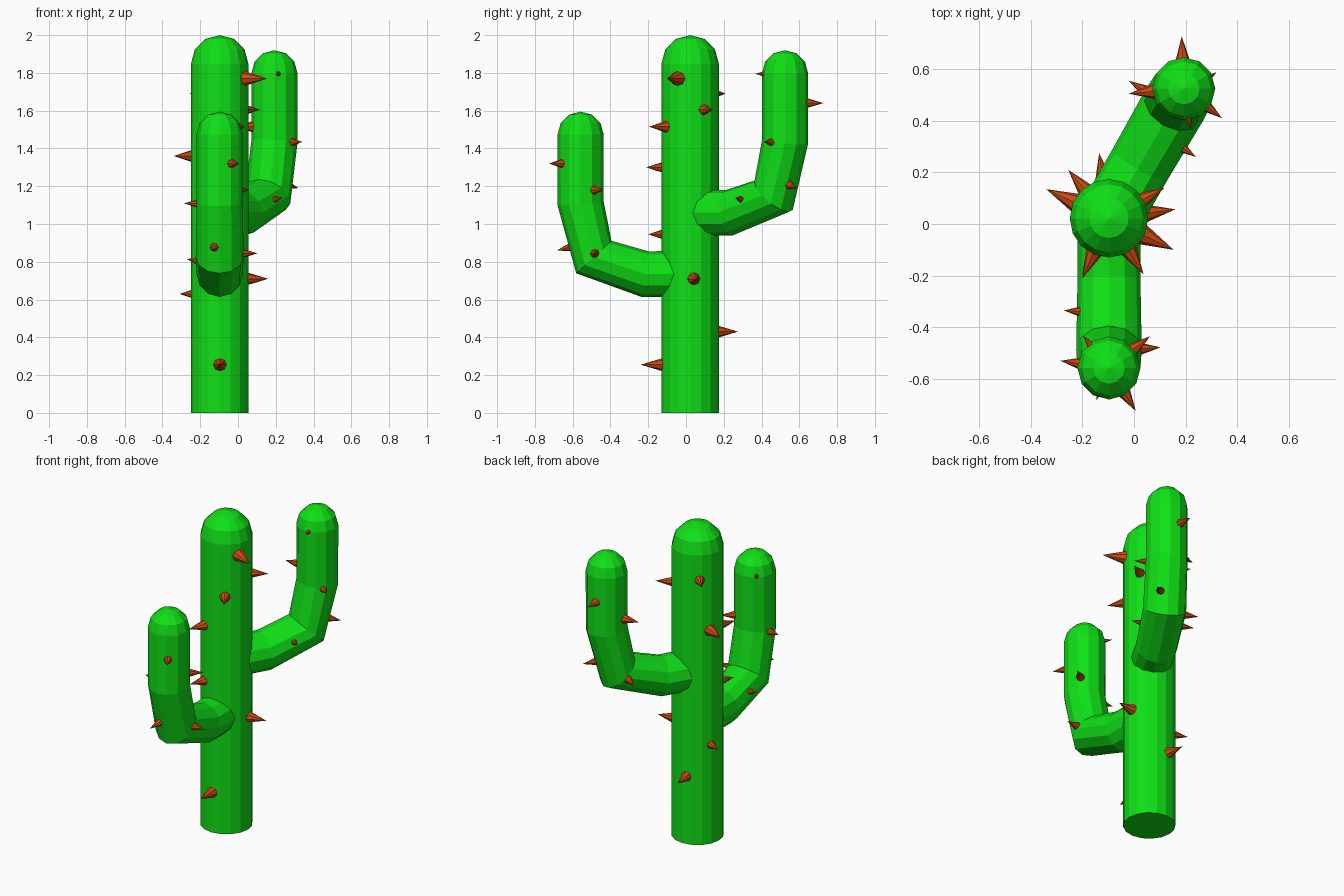
import bpy, bmesh
from math import sin, cos, pi, radians
from mathutils import Vector

if "Cube" in bpy.data.objects:
    bpy.data.objects.remove(bpy.data.objects["Cube"])

BASE = Vector((-0.097, 0.022, 0))


def material(name, rgb):
    m = bpy.data.materials.new(name)
    m.diffuse_color = (*rgb, 1)
    m.use_nodes = True
    m.node_tree.nodes["Principled BSDF"].inputs["Base Color"].default_value = m.diffuse_color
    return m


GREEN = material("cactus_green", (0.005, 0.75, 0.008))
RUST = material("spine_rust", (0.62, 0.068, 0.006))


def finish(bm, name, mat):
    bmesh.ops.recalc_face_normals(bm, faces=bm.faces)
    me = bpy.data.meshes.new(name)
    bm.to_mesh(me)
    bm.free()
    me.materials.append(mat)
    ob = bpy.data.objects.new(name, me)
    bpy.context.collection.objects.link(ob)


def limb(name, azimuth, profile, r, sides, dome=3):
    """Tube along (outward, height) points with a domed top; returns its axis."""
    out = Vector((cos(azimuth), sin(azimuth), 0))
    side = Vector((-out.y, out.x, 0))
    pts = [BASE + out * s + Vector((0, 0, z)) for s, z in profile]
    rings = []
    for i, p in enumerate(pts):
        t = Vector((0, 0, 0))
        if i > 0:
            t += (p - pts[i - 1]).normalized()
        if i < len(pts) - 1:
            t += (pts[i + 1] - p).normalized()
        if i == len(pts) - 1:
            t = Vector((0, 0, 1))
        # the elbow ring is a touch wider
        rings.append((p, t.normalized(), r * (1.04 if i == 2 else 1)))
    for k in range(1, dome):
        a = k * pi / 2 / dome
        rings.append((pts[-1] + Vector((0, 0, r * sin(a))), Vector((0, 0, 1)), r * cos(a)))
    bm = bmesh.new()
    loops = []
    for p, t, rad in rings:
        up = side.cross(t)
        loops.append([bm.verts.new(p + rad * (side * cos(2 * pi * j / sides) + up * sin(2 * pi * j / sides)))
                      for j in range(sides)])
    tip = bm.verts.new(pts[-1] + Vector((0, 0, r)))
    bm.faces.new(loops[0])
    for j in range(sides):
        n = (j + 1) % sides
        for a, b in zip(loops, loops[1:]):
            bm.faces.new((a[j], a[n], b[n], b[j]))
        bm.faces.new((loops[-1][j], loops[-1][n], tip))
    finish(bm, name, GREEN)
    return pts


def spines(name, axis, r, tips):
    """Cones standing square on the limb, given by their tips."""
    bm = bmesh.new()
    for tip in map(Vector, tips):
        best = None
        for a, b in zip(axis, axis[1:]):
            d = b - a
            f = max(0, min(1, (tip - a).dot(d) / d.length_squared))
            q = a + d * f
            if best is None or (tip - q).length < (tip - best).length:
                best = q
        n = (tip - best).normalized()
        root = best + n * (r - 0.015)
        length = (tip - root).length
        u = n.cross(Vector((0, 0, 1))).normalized()
        v = n.cross(u)
        rad = 0.3 * length
        ring = [bm.verts.new(root + rad * (u * cos(k * pi / 4) + v * sin(k * pi / 4))) for k in range(8)]
        apex = bm.verts.new(tip)
        bm.faces.new(ring)
        for k in range(8):
            bm.faces.new((ring[k], ring[(k + 1) % 8], apex))
    finish(bm, name, RUST)


# Trunk and two identical bent arms
arm = [(0, 0.735), (0.24, 0.735), (0.51, 0.825), (0.58, 1.11), (0.58, 1.473)]
R, r = 0.152, 0.122
trunk = limb("trunk", radians(-90), [(0, 0), (0, 2 - R)], R, 16)
front = limb("front_arm", radians(-90), arm, r, 12)
back = limb("back_arm", radians(60), [(s, z + 0.325) for s, z in arm], r, 12)

# Spines
spines("trunk_spines", trunk, R, [
    (-0.095, -0.24, 0.255), (-0.135, 0.275, 0.43), (-0.31, 0.115, 0.63), (0.16, 0.057, 0.71),
    (-0.2, -0.2, 0.945), (-0.2, -0.21, 1.3), (-0.34, 0.135, 1.36), (0.037, -0.195, 1.515),
    (0.117, 0.14, 1.605), (-0.255, 0.21, 1.69), (0.153, -0.1, 1.77)])
spines("front_arm_spines", front, r, [
    (-0.272, -0.335, 0.815), (0.103, -0.478, 0.845), (-0.145, -0.683, 0.86), (-0.285, -0.53, 1.11),
    (0.062, -0.435, 1.18), (0.007, -0.725, 1.32), (-0.197, -0.433, 1.48)])
spines("back_arm_spines", back, r, [
    (0.24, 0.26, 1.14), (-0.02, 0.555, 1.13), (0.32, 0.588, 1.19), (0.341, 0.41, 1.435),
    (-0.02, 0.505, 1.515), (0.185, 0.727, 1.64), (0.22, 0.367, 1.795)])
